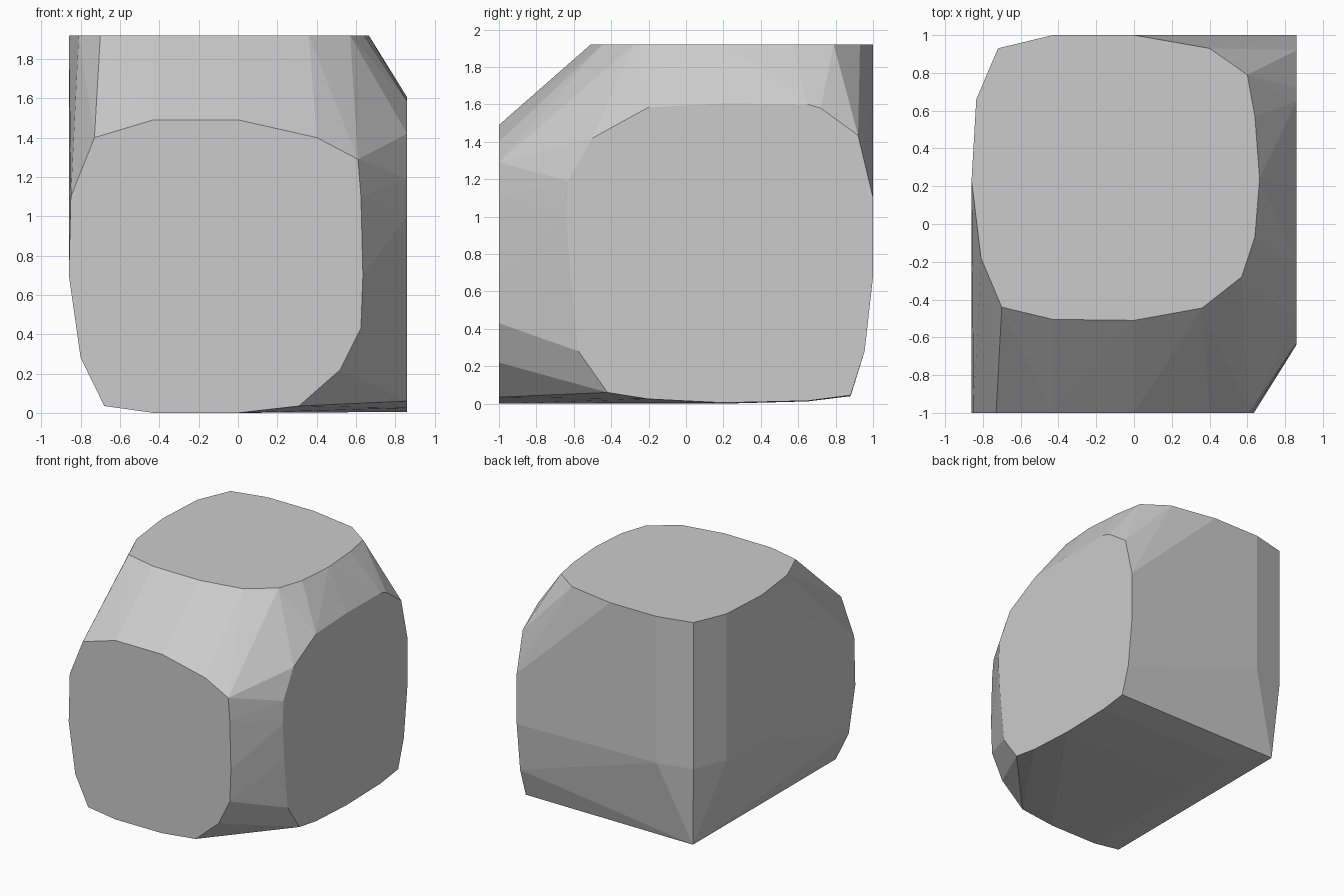
import bpy, bmesh

if "Cube" in bpy.data.objects:
    bpy.data.objects.remove(bpy.data.objects["Cube"])

# Rounded outlines of the three flat faces
front = [(-.86, .7), (-.85, 1.1), (-.73, 1.4), (-.43, 1.49), (0, 1.49), (.4, 1.4),
         (.61, 1.29), (.625, 1.1), (.635, .7), (.625, .43), (.52, .22), (.31, .035),
         (0, 0), (-.43, 0), (-.68, .035), (-.8, .28)]                       # x, z
right = [(-.5, 1.42), (-.2, 1.585), (.2, 1.605), (.65, 1.6), (.72, 1.58), (.92, 1.435),
         (1, 1.1), (1, .68), (.955, .28), (.88, .045), (.65, .015), (.2, .005),
         (-.2, .025), (-.42, .06), (-.575, .28), (-.62, .7), (-.64, 1.0), (-.63, 1.19)]  # y, z
top = [(-.86, .23), (-.835, .66), (-.72, .93), (-.43, 1), (0, 1), (.4, .93), (.6, .79),
       (.64, .57), (.665, .24), (.64, -.07), (.57, -.28), (.36, -.445), (0, -.51),
       (-.43, -.505), (-.7, -.44), (-.81, -.18)]                            # x, y

points = [(x, -1, z) for x, z in front]
points += [(.86, y, z) for y, z in right]
points += [(x, y, 1.92) for x, y in top]

# Hidden corner at the back, left and bottom, where the outlines run together
points += [(x, y, .7) for x, y in top[:4]]
points += [(-.68, .88, .04), (-.43, .65, .012), (-.43, .2, 0)]

# Faceted body stretched over all the outlines
bm = bmesh.new()
for p in points:
    bm.verts.new(p)
hull = bmesh.ops.convex_hull(bm, input=bm.verts[:])
loose = {v for v in hull["geom_interior"] + hull["geom_unused"]
         if isinstance(v, bmesh.types.BMVert) and not v.link_faces}
bmesh.ops.delete(bm, geom=list(loose), context='VERTS')
bmesh.ops.dissolve_limit(bm, angle_limit=.005, verts=bm.verts[:], edges=bm.edges[:])
bmesh.ops.recalc_face_normals(bm, faces=bm.faces[:])
mesh = bpy.data.meshes.new("rounded_block")
bm.to_mesh(mesh)
bm.free()
block = bpy.data.objects.new("rounded_block", mesh)
bpy.context.collection.objects.link(block)
